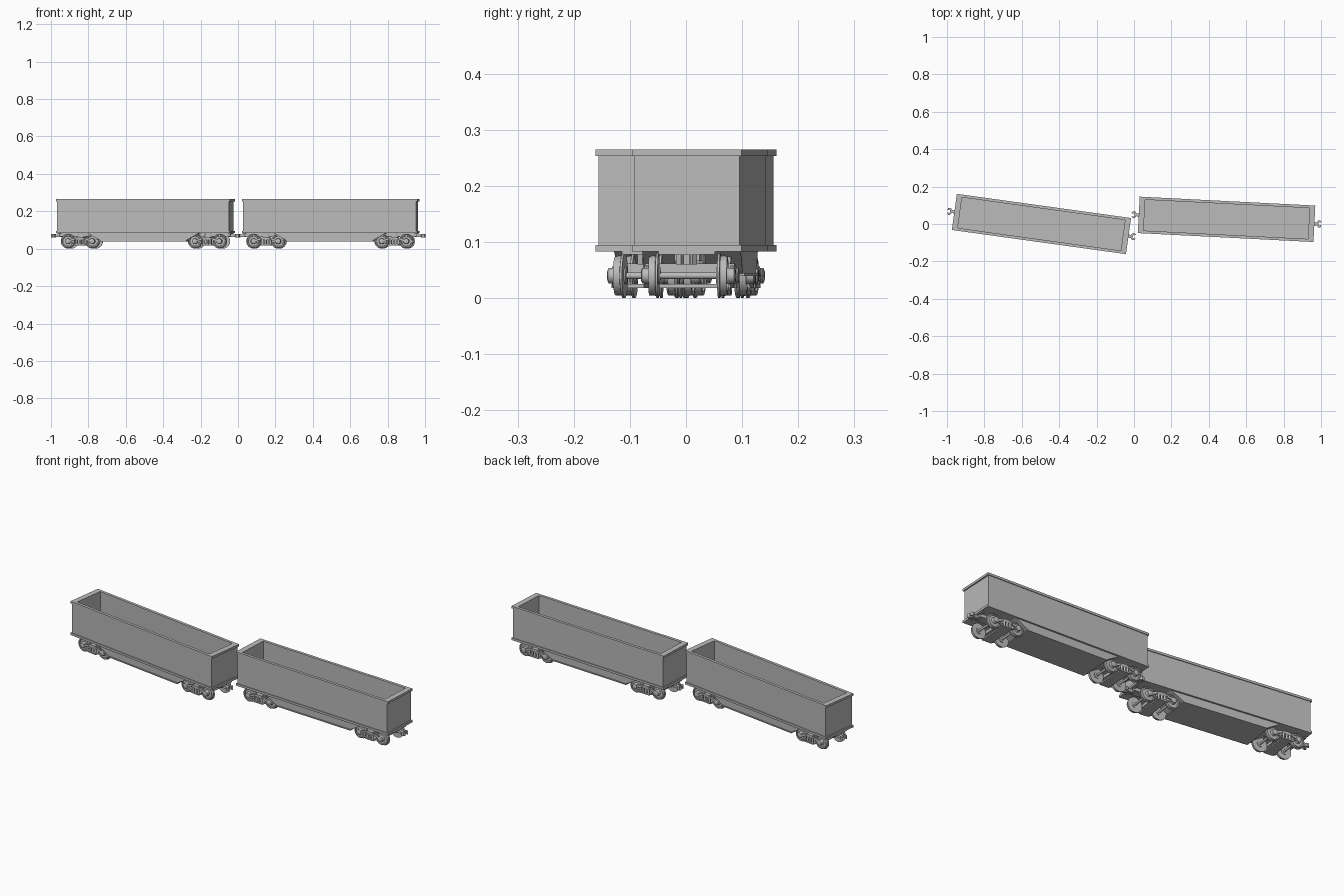
import bpy, bmesh, math
from mathutils import Matrix, Vector

cube = bpy.data.objects.get("Cube")
if cube:
    bpy.data.objects.remove(cube, do_unlink=True)

grey = bpy.data.materials.new("plain_grey")
grey.use_nodes = True
grey.diffuse_color = (0.5, 0.5, 0.5, 1)
grey.node_tree.nodes["Principled BSDF"].inputs["Base Color"].default_value = (0.5, 0.5, 0.5, 1)

# Each wagon is placed by its own matrix; its parts are made about the wagon centre
WAGONS = {
    "right_wagon": Matrix.Translation((-0.495, 0.0, 0)) @ Matrix.Rotation(math.radians(-7.9), 4, 'Z'),
    "left_wagon": Matrix.Translation((0.495, 0.025, 0)) @ Matrix.Rotation(math.radians(-2.9), 4, 'Z'),
}


def finish(bm, name, smooth=False):
    """Make the part once and place it on both wagons."""
    bmesh.ops.recalc_face_normals(bm, faces=bm.faces)
    mesh = bpy.data.meshes.new(name)
    bm.to_mesh(mesh)
    bm.free()
    mesh.materials.append(grey)
    for wagon, matrix in WAGONS.items():
        obj = bpy.data.objects.new(wagon + "_" + name, mesh)
        bpy.context.collection.objects.link(obj)
        obj.matrix_world = matrix
    if smooth:
        bpy.ops.object.select_all(action='DESELECT')
        obj.select_set(True)
        bpy.context.view_layer.objects.active = obj
        bpy.ops.object.shade_smooth_by_angle(angle=math.radians(35))


def box(bm, x, y, z):
    """Box from (low, high) pairs."""
    size = [b - a for a, b in (x, y, z)]
    mid = [(a + b) / 2 for a, b in (x, y, z)]
    bmesh.ops.create_cube(bm, size=1, matrix=Matrix.Translation(mid) @ Matrix.Diagonal((*size, 1)))


def prism(bm, points, direction):
    """Extrude a flat outline along a direction."""
    face = bm.faces.new([bm.verts.new(p) for p in points])
    new = bmesh.ops.extrude_face_region(bm, geom=[face])["geom"]
    bmesh.ops.translate(bm, vec=Vector(direction), verts=[v for v in new if isinstance(v, bmesh.types.BMVert)])


def loft(bm, rings):
    """Join closed rings of points and cap both ends."""
    loops = [[bm.verts.new(p) for p in ring] for ring in rings]
    n = len(loops[0])
    for a, b in zip(loops, loops[1:]):
        for i in range(n):
            j = (i + 1) % n
            bm.faces.new((a[i], a[j], b[j], b[i]))
    bm.faces.new(loops[0])
    bm.faces.new(loops[-1])


def lathe(bm, x, z, profile, sides=24):
    """Turn (y, radius) steps about a crosswise axis."""
    angles = [2 * math.pi * i / sides for i in range(sides)]
    loft(bm, [[(x + r * math.cos(a), y, z + r * math.sin(a)) for a in angles] for y, r in profile])


# Open tub with bottom flange, walls, top rim and inner floor
bm = bmesh.new()
steps = [(.470, .0975, .083), (.470, .0975, .095), (.463, .0935, .095), (.463, .0935, .253),
         (.470, .0975, .253), (.470, .0975, .265), (.440, .0825, .265), (.440, .0825, .097)]
loft(bm, [[(-x, -y, z), (x, -y, z), (x, y, z), (-x, y, z)] for x, y, z in steps])
finish(bm, "open_tub")

# Dropped belly between the bogies, with a thin lip along its bottom
bm = bmesh.new()
outline = [(-.30, .083), (-.28, .072), (-.23, .043), (.23, .043), (.28, .072), (.30, .083)]
prism(bm, [(x, -.088, z) for x, z in outline], (0, .176, 0))
box(bm, (-.232, .232), (-.091, .091), (.039, .045))
finish(bm, "belly")

# Centre sill and end beams
bm = bmesh.new()
box(bm, (-.46, .46), (-.022, .022), (.066, .084))
for s in (-1, 1):
    box(bm, sorted((s * .452, s * .468)), (-.05, .05), (.078, .084))
finish(bm, "centre_sill")

# Couplers: shank and open hooked head at each end
bm = bmesh.new()
hook = [(.484, -.010), (.491, -.018), (.504, -.017), (.509, -.008), (.502, -.004), (.498, -.009),
        (.493, -.006), (.493, .006), (.498, .011), (.503, .008), (.508, .012), (.500, .020),
        (.490, .018), (.484, .010)]
for s in (-1, 1):
    box(bm, sorted((s * .45, s * .488)), (-.008, .008), (.062, .076))
    prism(bm, [(s * x, s * y, .060) for x, y in hook], (0, 0, .018))
finish(bm, "couplers")

BOGIES = (-.343, .343)
AXLES = [b + d for b in BOGIES for d in (-.066, .066)]

# Flanged wheels with raised hubs
bm = bmesh.new()
for x in AXLES:
    for s in (-1, 1):
        lathe(bm, x, .04, [(s * y, r) for y, r in (
            (.050, .015), (.053, .015), (.053, .040), (.057, .040), (.058, .036), (.070, .035),
            (.070, .029), (.066, .027), (.066, .016), (.072, .014))])
finish(bm, "wheels", True)

# Axles and round axle boxes
bm = bmesh.new()
for x in AXLES:
    lathe(bm, x, .04, [(-.076, .006), (.076, .006)], 12)
    for s in (-1, 1):
        lathe(bm, x, .04, [(s * .072, .014), (s * .082, .014), (s * .084, .010)], 16)
finish(bm, "axles", True)

# Bogie frames: bolster, spring plank, side bars and pivot
bm = bmesh.new()
for b in BOGIES:
    box(bm, (b - .018, b + .018), (-.080, .080), (.046, .062))
    box(bm, (b - .026, b + .026), (-.083, .083), (.018, .025))
    lathe_top = Matrix.Translation((b, 0, .074))
    bmesh.ops.create_cone(bm, cap_ends=True, segments=20, radius1=.028, radius2=.028, depth=.024, matrix=lathe_top)
    for s in (-1, 1):
        side = sorted((s * .073, s * .080))
        box(bm, (b - .030, b + .030), side, (.050, .058))
        for d in (-1, 1):
            arm = [(.028, .058), (.058, .050), (.058, .036), (.028, .046)]
            prism(bm, [(b + d * x, side[0], z) for x, z in arm], (0, .007, 0))
            foot = [(.024, .025), (.058, .040), (.058, .033), (.024, .018)]
            prism(bm, [(b + d * x, side[0], z) for x, z in foot], (0, .007, 0))
finish(bm, "bogie_frames")

# Springs standing on the plank
bm = bmesh.new()
for b in BOGIES:
    for d in (-.017, 0, .017):
        for s in (-1, 1):
            bmesh.ops.create_cone(bm, cap_ends=True, segments=12, radius1=.006, radius2=.006, depth=.026,
                                  matrix=Matrix.Translation((b + d, s * .076, .037)))
finish(bm, "springs", True)
